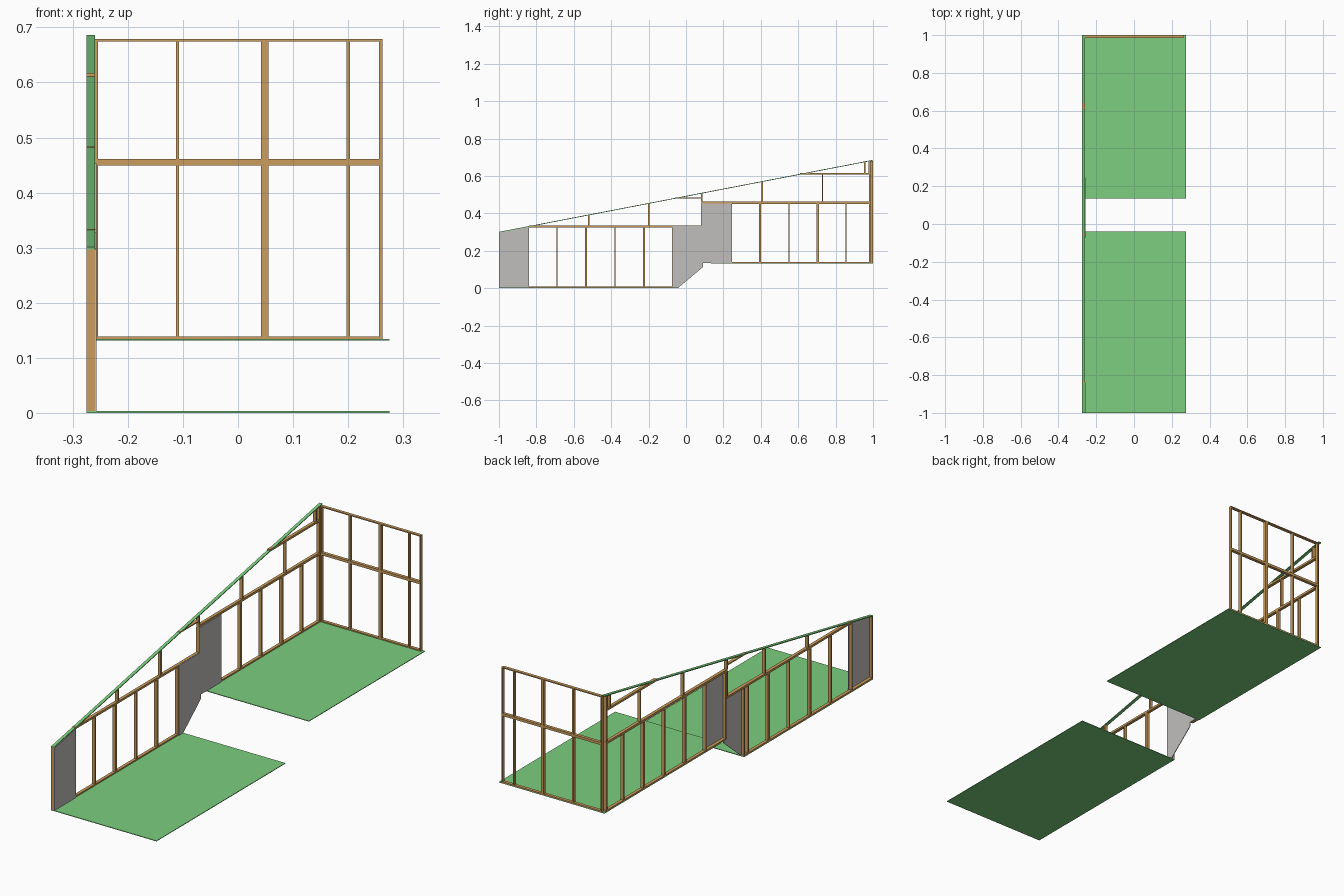
import bpy

if "Cube" in bpy.data.objects:
    bpy.data.objects.remove(bpy.data.objects["Cube"])


def material(name, rgb):
    m = bpy.data.materials.new(name)
    m.diffuse_color = (*rgb, 1)
    m.use_nodes = True
    m.node_tree.nodes["Principled BSDF"].inputs["Base Color"].default_value = m.diffuse_color
    return m


WOOD = material("timber", (0.60, 0.34, 0.11))
GREEN = material("green sheet", (0.20, 0.62, 0.21))
GREY = material("grey board", (0.53, 0.52, 0.51))

X0, X1 = -0.275, -0.260      # side wall thickness
W = 0.006                    # single stud width


def prism(name, yz, x0, x1, mat):
    """Extrude a y-z outline (counter-clockwise seen from +x) along x."""
    n = len(yz)
    verts = [(x, y, z) for x in (x0, x1) for y, z in yz]
    faces = [tuple(range(n))[::-1], tuple(range(n, 2 * n))]
    faces += [(i, (i + 1) % n, n + (i + 1) % n, n + i) for i in range(n)]
    me = bpy.data.meshes.new(name)
    me.from_pydata(verts, [], faces)
    me.materials.append(mat)
    ob = bpy.data.objects.new(name, me)
    bpy.context.collection.objects.link(ob)
    return ob


def box(name, x0, x1, y0, y1, z0, z1, mat=WOOD):
    return prism(name, [(y0, z0), (y1, z0), (y1, z1), (y0, z1)], x0, x1, mat)


def roof(y):
    """Underside height of the sloping roof edge."""
    return 0.297 + 0.1925 * (y + 1)


def stud(name, y, z0, z1=None, w=W):
    """Side wall stud; without a top height it is cut to the roof slope."""
    a, b = y - w / 2, y + w / 2
    ta, tb = (roof(a), roof(b)) if z1 is None else (z1, z1)
    prism(name, [(a, z0), (b, z0), (b, tb), (a, ta)], X0, X1, WOOD)


def plate(name, y0, y1, z0, z1):
    box(name, X0, X1, y0, y1, z0, z1)


# Floors
box("lower_floor", -0.275, 0.275, -1, -0.04, 0, 0.003, GREEN)
box("upper_floor", -0.275, 0.275, 0.135, 1, 0.131, 0.134, GREEN)

# Sloping roof edge
prism("roof_edge", [(-1, roof(-1)), (1, roof(1)), (1, roof(1) + 0.004),
                    (-1, roof(-1) + 0.004)], X0, X1, GREEN)

# Lower side wall
plate("lower_bottom_plate", -1, -0.04, 0.003, 0.009)
plate("lower_top_plate", -0.84, 0.085, 0.324, roof(-0.84) + 0.006)
for y, w in ((-0.69, W), (-0.535, 0.012), (-0.38, W), (-0.225, 0.012),
             (-0.072, W), (-0.044, W)):
    stud("lower_stud", y, 0.009, 0.324, w)
for y in (-0.997, -0.845):
    stud("front_bay_stud", y, 0.009)

# Upper side wall
plate("upper_bottom_plate", 0.09, 0.985, 0.134, 0.140)
plate("upper_top_plate", 0.082, 0.985, 0.451, 0.462)
for y, w in ((0.094, W), (0.242, W), (0.395, 0.012), (0.55, W),
             (0.705, 0.012), (0.855, W), (0.981, W)):
    stud("upper_stud", y, 0.140, 0.451, w)

# Gable framing above the plates
stud("step_stud", 0.085, 0.335, 0.451, 0.008)
plate("step_plate", -0.06, 0.082, 0.479, 0.484)
plate("gable_plate", 0.61, 0.985, 0.607, 0.617)
for y, z in ((-0.52, 0.334), (-0.20, 0.334), (0.085, 0.462), (0.408, 0.462),
             (0.955, 0.617), (0.981, 0.617)):
    stud("gable_stud", y, z, w=0.008)
for y in (0.73, 0.981):
    stud("gable_lower_stud", y, 0.462, 0.607)

# Grey boards on the inside of the side wall
prism("front_board", [(-1, 0.003), (-0.84, 0.003), (-0.84, roof(-0.84)),
                      (-1, roof(-1))], X1, X1 + 0.003, GREY)
prism("step_board", [(-0.073, 0.003), (-0.04, 0.003), (0.09, 0.112),
                     (0.09, 0.134), (0.245, 0.134), (0.245, 0.453),
                     (0.08, 0.453), (0.08, 0.333), (-0.073, 0.333)],
      X1, X1 + 0.003, GREY)

# Back wall
for name, z0, z1 in (("bottom", 0.134, 0.139), ("middle", 0.449, 0.461),
                     ("top", 0.674, 0.679)):
    box("back_" + name + "_plate", X1, 0.262, 0.985, 1, z0, z1)
for x, w in ((-0.257, W), (-0.11, W), (0.0485, 0.013), (0.2, W), (0.259, W)):
    for z0, z1 in ((0.139, 0.449), (0.461, 0.674)):
        box("back_stud", x - w / 2, x + w / 2, 0.985, 1, z0, z1)
